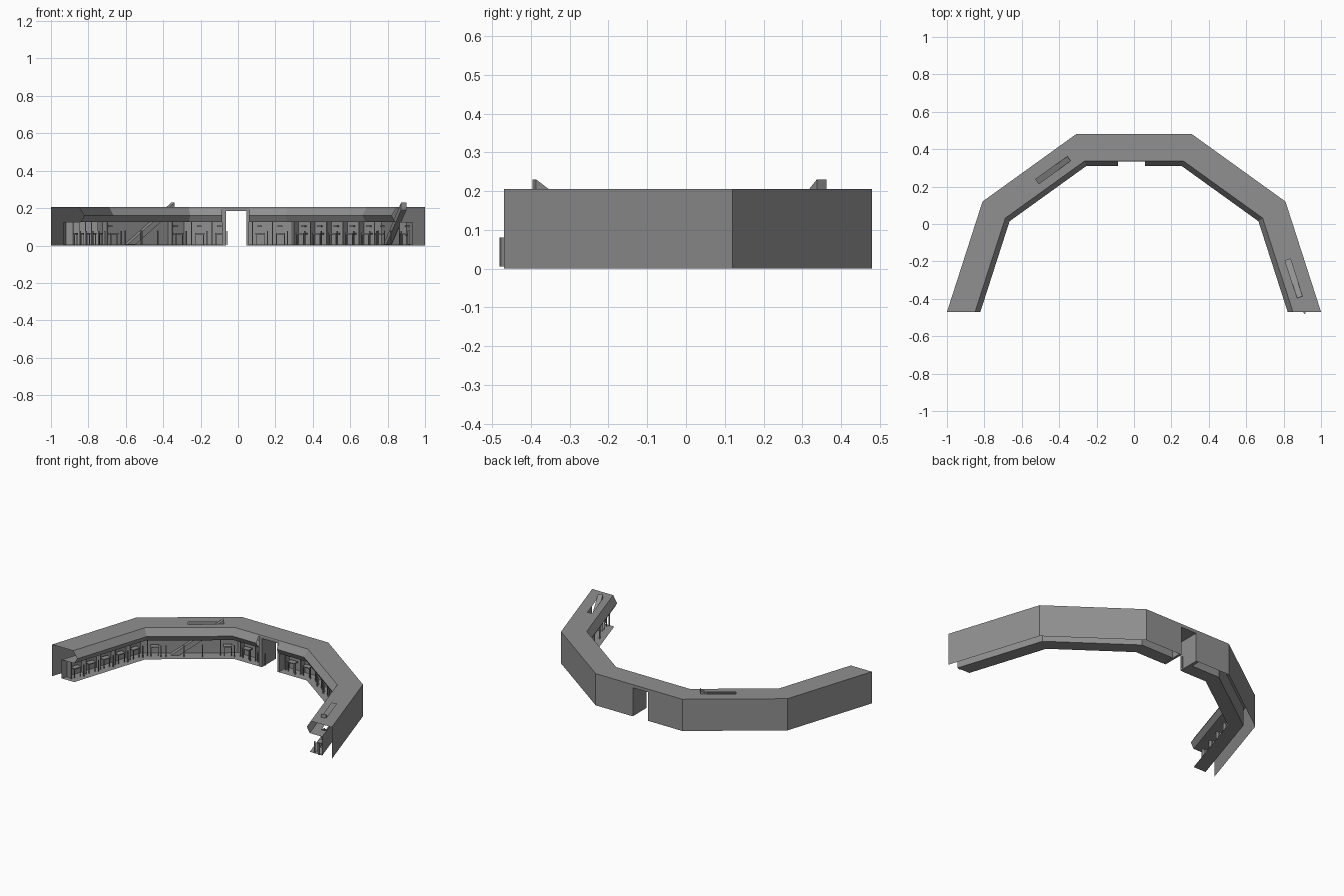
import bpy, bmesh
from mathutils import Matrix, Vector

if "Cube" in bpy.data.objects:
    bpy.data.objects.remove(bpy.data.objects["Cube"])

grey = bpy.data.materials.new("concrete_grey")
grey.use_nodes = True
grey.diffuse_color = (0.28, 0.28, 0.28, 1)
grey.node_tree.nodes["Principled BSDF"].inputs["Base Color"].default_value = (0.28, 0.28, 0.28, 1)

# Outer plan line, and wall section as (distance inward, height)
half = [(0.31, 0.48), (0.81, 0.12), (1.0, -0.47)]
plan = [Vector((-x, y, 0)) for x, y in reversed(half)] + [Vector((x, y, 0)) for x, y in half]
ROOF, CEIL, BACK, LIP = 0.205, 0.125, 0.065, 0.143
section = [(0, 0), (0, ROOF), (LIP, ROOF), (0.17, 0.16), (0.15, CEIL),
           (BACK, CEIL), (BACK, 0.004), (0.15, 0.004)]


def frame(i):
    """Local axes of a wing: x along it, y outward, z up."""
    d = (plan[i + 1] - plan[i]).normalized()
    out = Vector((-d.y, d.x, 0))
    m = Matrix((d, out, (0, 0, 1))).transposed().to_4x4()
    m.translation = plan[i]
    return m


frames = [frame(i) for i in range(5)]
length = [(plan[i + 1] - plan[i]).length for i in range(5)]


def miter(k):
    """Inward direction at a plan corner; the two ends are cut square to y."""
    if k in (0, 5):
        n = -frames[min(k, 4)].col[1].to_3d()
        return Vector((1 / n.x, 0, 0))
    n = -(frames[k - 1].col[1].to_3d() + frames[k].col[1].to_3d()).normalized()
    return n / n.dot(-frames[k].col[1].to_3d())


def finish(bm, name, i):
    mesh = bpy.data.meshes.new(name)
    bm.to_mesh(mesh)
    bm.free()
    mesh.materials.append(grey)
    ob = bpy.data.objects.new(name, mesh)
    ob.matrix_world = frames[i]
    bpy.context.collection.objects.link(ob)


def add_box(bm, a, o, z):
    """Box from ranges along the wing, inward and up."""
    size = Vector((a[1] - a[0], o[1] - o[0], z[1] - z[0]))
    mid = Vector((sum(a) / 2, -sum(o) / 2, sum(z) / 2))
    bmesh.ops.create_cube(bm, size=1, matrix=Matrix.Translation(mid) @ Matrix.Diagonal(size).to_4x4())


def cut_out(bm, a, o, z):
    """Slice the sheet along a box and remove the faces inside it."""
    lo = Vector((a[0], -o[1], z[0]))
    hi = Vector((a[1], -o[0], z[1]))
    for axis in range(3):
        for p in (lo, hi):
            no = Vector((0, 0, 0))
            no[axis] = 1
            bmesh.ops.bisect_plane(bm, geom=bm.verts[:] + bm.edges[:] + bm.faces[:],
                                   plane_co=p, plane_no=no, dist=1e-5)
    doomed = [f for f in bm.faces
              if all(lo[k] < f.calc_center_median()[k] < hi[k] for k in range(3))]
    bmesh.ops.delete(bm, geom=doomed, context='FACES')


# Five wings: outer wall, roof, sloping fascia, and open gallery behind it
STAIR = (BACK + 0.004, BACK + 0.034)
for i in range(5):
    bm = bmesh.new()
    inv = frames[i].inverted()
    rows = []
    for o, z in section:
        pts = [plan[k] + miter(k) * o + Vector((0, 0, z)) for k in (i, i + 1)]
        rows.append([bm.verts.new(inv @ p) for p in pts])
    for r, s in zip(rows, rows[1:]):
        bm.faces.new((r[0], r[1], s[1], s[0]))
    if i in (1, 4):
        cut_out(bm, (0.3, 0.51), STAIR, (0.1, 0.25))
    if i == 2:
        cut_out(bm, (0.225, 0.37), (0.05, 0.2), (-0.1, 0.2))
        cut_out(bm, (0.245, 0.355), (-0.05, 0.04), (-0.1, 0.185))
    finish(bm, "wing_%d" % (i + 1), i)

# Gate passage through the middle wing
bm = bmesh.new()
add_box(bm, (0.225, 0.245), (0.001, LIP), (0, 0.204))
add_box(bm, (0.355, 0.37), (0.001, LIP), (0, 0.204))
add_box(bm, (0.245, 0.355), (0.001, LIP), (0.185, 0.204))
finish(bm, "gate_passage", 2)

# Stairs climbing through the roof slots
for i in (1, 4):
    bm = bmesh.new()
    side = [(0.2, 0.005), (0.25, 0.005), (0.51, 0.19), (0.51, 0.23)]
    near, far = [[bm.verts.new((a, -o, z)) for a, z in side] for o in STAIR]
    bm.faces.new(near)
    bm.faces.new(far[::-1])
    for k in range(4):
        j = (k + 1) % 4
        bm.faces.new((near[k], far[k], far[j], near[j]))
    bmesh.ops.recalc_face_normals(bm, faces=bm.faces)
    finish(bm, "stairs_%d" % (i + 1), i)

# Gallery fittings: partitions, tables with legs, shelves and posts
for i in range(5):
    walls, tables, posts = bmesh.new(), bmesh.new(), bmesh.new()
    count = 5
    step = (length[i] - 0.08) / count
    for k in range(count):
        a = 0.06 + k * step
        if i == 2 and k == 2:
            continue
        if i in (1, 4) and 0.12 < a < 0.44:
            add_box(posts, (a, a + 0.006), (0.115, 0.121), (0.004, 0.08))
            continue
        add_box(walls, (a, a + 0.005), (BACK, 0.105), (0.004, CEIL))
        add_box(tables, (a + 0.02, a + 0.07), (0.075, 0.11), (0.06, 0.066))
        for leg in (a + 0.022, a + 0.064):
            add_box(tables, (leg, leg + 0.004), (0.104, 0.108), (0.004, 0.06))
        add_box(tables, (a + 0.03, a + 0.055), (BACK, 0.08), (0.1, 0.106))
        add_box(posts, (a + 0.08, a + 0.086), (0.115, 0.121), (0.004, 0.078))
    finish(walls, "partitions_%d" % (i + 1), i)
    finish(tables, "tables_%d" % (i + 1), i)
    finish(posts, "posts_%d" % (i + 1), i)

# Lone post and rail standing at the open end
bm = bmesh.new()
add_box(bm, (0.592, 0.602), (0.08, 0.09), (0.006, 0.08))
add_box(bm, (0.56, 0.6), (0.08, 0.09), (0.05, 0.056))
finish(bm, "end_post", 4)
